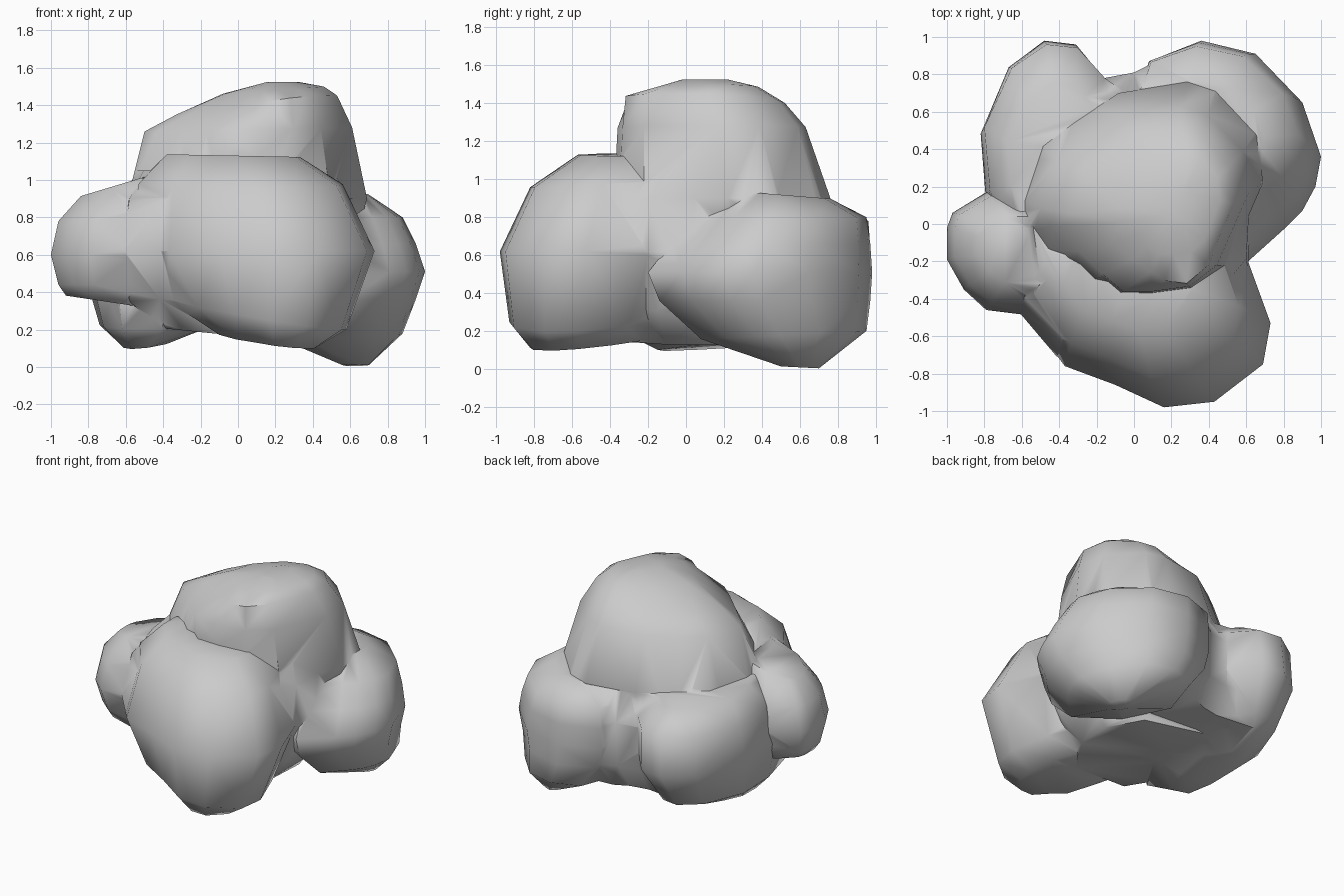
import bpy, bmesh, math


def lump(name, outline, rings):
    """Loft a plan outline through rings: z, x0, x1, y0, y1, tilt in x, tilt in y."""
    xs, ys = [p[0] for p in outline], [p[1] for p in outline]
    ax, bx, ay, by = min(xs), max(xs), min(ys), max(ys)
    bm = bmesh.new()
    loops = []
    for z, x0, x1, y0, y1, tx, ty in rings:
        loop = []
        for px, py in outline:
            x = x0 + (px - ax) / (bx - ax) * (x1 - x0)
            y = y0 + (py - ay) / (by - ay) * (y1 - y0)
            loop.append(bm.verts.new((x, y, z + tx * (x - (x0 + x1) / 2) + ty * (y - (y0 + y1) / 2))))
        loops.append(loop)
    n = len(outline)
    for a, b in zip(loops, loops[1:]):
        for i in range(n):
            bm.faces.new((a[i], a[(i + 1) % n], b[(i + 1) % n], b[i]))
    bm.faces.new(loops[0][::-1])
    bm.faces.new(loops[-1])
    bmesh.ops.triangulate(bm, faces=bm.faces[:])
    bmesh.ops.recalc_face_normals(bm, faces=bm.faces[:])
    mesh = bpy.data.meshes.new(name)
    bm.to_mesh(mesh)
    bm.free()
    ob = bpy.data.objects.new(name, mesh)
    bpy.context.collection.objects.link(ob)
    return ob


# Tall crown lump
crown = lump("clump",
    [(-.58, -.05), (-.45, -.24), (-.27, -.34), (-.08, -.38), (.10, -.38), (.32, -.35), (.49, -.22),
     (.68, .22), (.65, .48), (.43, .71), (.28, .76), (-.08, .70), (-.32, .54), (-.48, .42), (-.58, .13)],
    [(.50, -.45, .58, -.25, .65, 0, 0),
     (.90, -.59, .69, -.38, .76, 0, 0),
     (1.27, -.50, .61, -.36, .63, .02, 0),
     (1.40, -.34, .53, -.34, .52, .12, -.04),
     (1.48, -.08, .46, -.16, .38, .07, 0),
     (1.525, .16, .32, -.02, .22, 0, 0)])
# Slope the crown's front left shoulder inwards
for v in crown.data.vertices:
    over = -(v.co.x + v.co.y) - (.52 - 1.9 * (v.co.z - 1.22))
    if v.co.z > 1.2 and over > 0:
        v.co.x += over / 2
        v.co.y += over / 2

# Broad front lump
front = lump("front_lump",
    [(-.60, -.45), (-.37, -.76), (-.10, -.86), (.16, -.98), (.43, -.95), (.69, -.75), (.73, -.53),
     (.61, -.2), (.4, .05), (-.35, .05), (-.6, -.15)],
    [(.14, -.10, .42, -.82, -.25, -.12, .08),
     (.28, -.38, .58, -.93, -.10, -.16, .05),
     (.62, -.60, .73, -.98, .05, 0, 0),
     (.98, -.53, .56, -.82, .05, 0, .05),
     (1.13, -.38, .33, -.57, -.08, -.02, 0)])

# Right rear lump
right = lump("right_rear_lump",
    [(-.05, .45), (.2, .05), (.61, -.2), (.81, -.02), (.90, .07), (.97, .2), (1.0, .36), (.90, .65),
     (.65, .91), (.36, .98), (.08, .87)],
    [(.01, .56, .70, .50, .70, 0, -.05),
     (.18, .15, .88, .08, .95, 0, .05),
     (.36, 0, .95, -.14, .97, 0, 0),
     (.51, -.05, 1.0, -.20, .98, 0, 0),
     (.66, -.04, .95, -.08, .97, 0, 0),
     (.80, -.02, .88, .05, .95, 0, 0),
     (.92, .10, .70, .20, .76, 0, -.08)])

# Left rear lump
left = lump("left_rear_lump",
    [(-.82, .49), (-.79, .12), (-.65, -.28), (-.35, -.36), (0, .0), (.08, .6), (-.16, .78), (-.31, .96),
     (-.48, .98), (-.67, .84)],
    [(.12, -.62, -.36, -.15, .45, .1, .06),
     (.22, -.74, -.10, -.35, .82, 0, .03),
     (.50, -.82, .08, -.38, .98, 0, 0),
     (.78, -.80, .08, -.25, .96, 0, 0),
     (.92, -.68, -.05, -.10, .75, 0, -.05)])

# Saddle between the two rear lumps
saddle = lump("rear_saddle",
    [(-.5, .1), (.5, .1), (.5, .9), (.12, .87), (.0, .81), (-.16, .78), (-.5, .82)],
    [(.20, -.45, .4, .1, .76, 0, 0), (.38, -.5, .5, .1, .88, 0, 0), (.70, -.5, .5, .1, .90, 0, 0),
     (.91, -.35, .3, .1, .76, 0, -.05)])

# Central mass filling the gaps
core = lump("core",
    [(-.62, -.1), (-.58, -.47), (-.38, -.71), (.3, -.65), (.61, -.24), (.63, .12), (.4, .42), (-.4, .5)],
    [(.17, -.45, .38, -.45, .44, -.1, 0),
     (.34, -.64, .52, -.57, .50, -.06, 0),
     (.62, -.66, .63, -.71, .52, 0, 0),
     (.90, -.62, .62, -.62, .50, 0, 0),
     (1.05, -.54, .52, -.42, .40, 0, 0)])

# Small left side lump
side = lump("left_side_lump",
    [(-1, -.02), (-1, -.19), (-.91, -.35), (-.79, -.46), (-.55, -.49), (-.4, -.3), (-.4, 0), (-.55, .17),
     (-.79, .17), (-.97, .06)],
    [(.35, -.92, -.50, -.36, .06, -.15, 0),
     (.44, -.96, -.42, -.43, .12, 0, 0),
     (.60, -1.0, -.40, -.49, .17, 0, 0),
     (.78, -.96, -.40, -.45, .15, 0, 0),
     (.98, -.84, -.40, -.33, .04, .3, 0)])

# Fuse into one surface
bpy.context.view_layer.objects.active = crown
crown.select_set(True)
for other in (core, front, right, left, saddle, side):
    mod = crown.modifiers.new("fuse", 'BOOLEAN')
    mod.operation = 'UNION'
    mod.solver = 'EXACT'
    mod.object = other
    bpy.ops.object.modifier_apply(modifier=mod.name)
    bpy.data.objects.remove(other, do_unlink=True)
bpy.ops.object.shade_smooth_by_angle(angle=math.radians(60))
